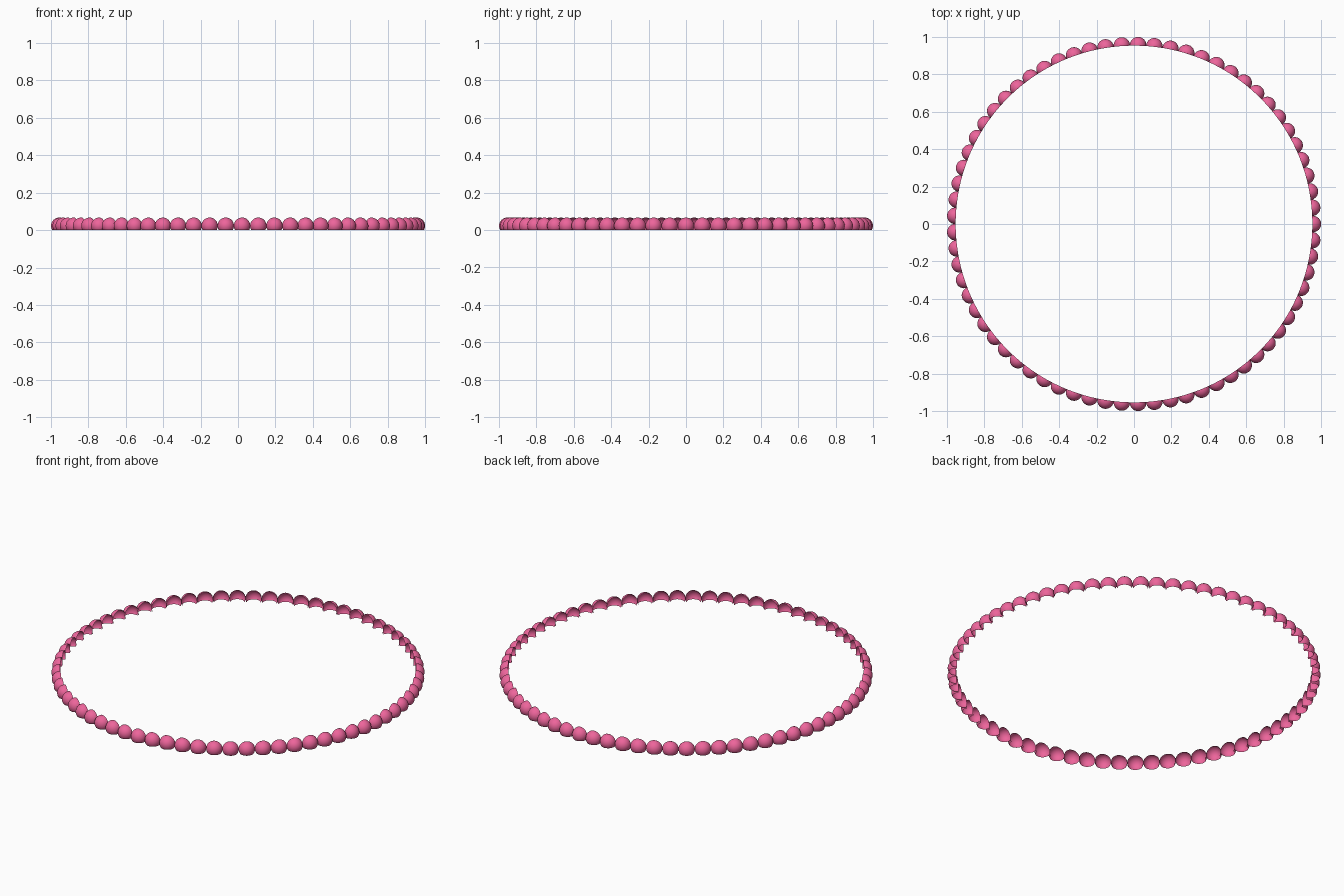
import bpy, bmesh
from math import tau, sqrt
from mathutils import Matrix

if "Cube" in bpy.data.objects:
    bpy.data.objects.remove(bpy.data.objects["Cube"])

COUNT = 69        # beads round the ring
BEAD_R = 0.044    # bead radius
RING_R = 0.956    # radius through bead centres
INNER_R = 0.953   # beads are cut open along this cylinder
BEAD_Z = 0.023    # bead centre height, underside cut at z = 0

bm = bmesh.new()

# one bead shell, open on the inside and underneath
bmesh.ops.create_uvsphere(bm, u_segments=32, v_segments=18, radius=BEAD_R,
                          matrix=Matrix.Translation((RING_R, 0, BEAD_Z)))


def cut(co, normal):
    bmesh.ops.bisect_plane(bm, geom=bm.verts[:] + bm.edges[:] + bm.faces[:],
                           dist=1e-6, plane_co=co, plane_no=normal,
                           clear_outer=True)


cut((0, 0, 0), (0, 0, -1))
cut((INNER_R, 0, 0), (-1, 0, 0))

# wrap the cut rim onto the round inner wall
for v in bm.verts:
    if abs(v.co.x - INNER_R) < 1e-4:
        v.co.x = sqrt(INNER_R ** 2 - v.co.y ** 2)

# repeat the bead round the ring
bead = bm.verts[:] + bm.edges[:] + bm.faces[:]
for i in range(1, COUNT):
    new = bmesh.ops.duplicate(bm, geom=bead)["geom"]
    verts = [g for g in new if isinstance(g, bmesh.types.BMVert)]
    bmesh.ops.rotate(bm, verts=verts, cent=(0, 0, 0),
                     matrix=Matrix.Rotation(tau * i / COUNT, 3, 'Z'))

for f in bm.faces:
    f.smooth = True
mesh = bpy.data.meshes.new("bead_ring")
bm.to_mesh(mesh)
bm.free()

# pink finish
pink = bpy.data.materials.new("pink")
pink.diffuse_color = (0.85, 0.13, 0.33, 1)
pink.use_nodes = True
pink.node_tree.nodes["Principled BSDF"].inputs["Base Color"].default_value = pink.diffuse_color
mesh.materials.append(pink)

ring = bpy.data.objects.new("bead_ring", mesh)
bpy.context.collection.objects.link(ring)
